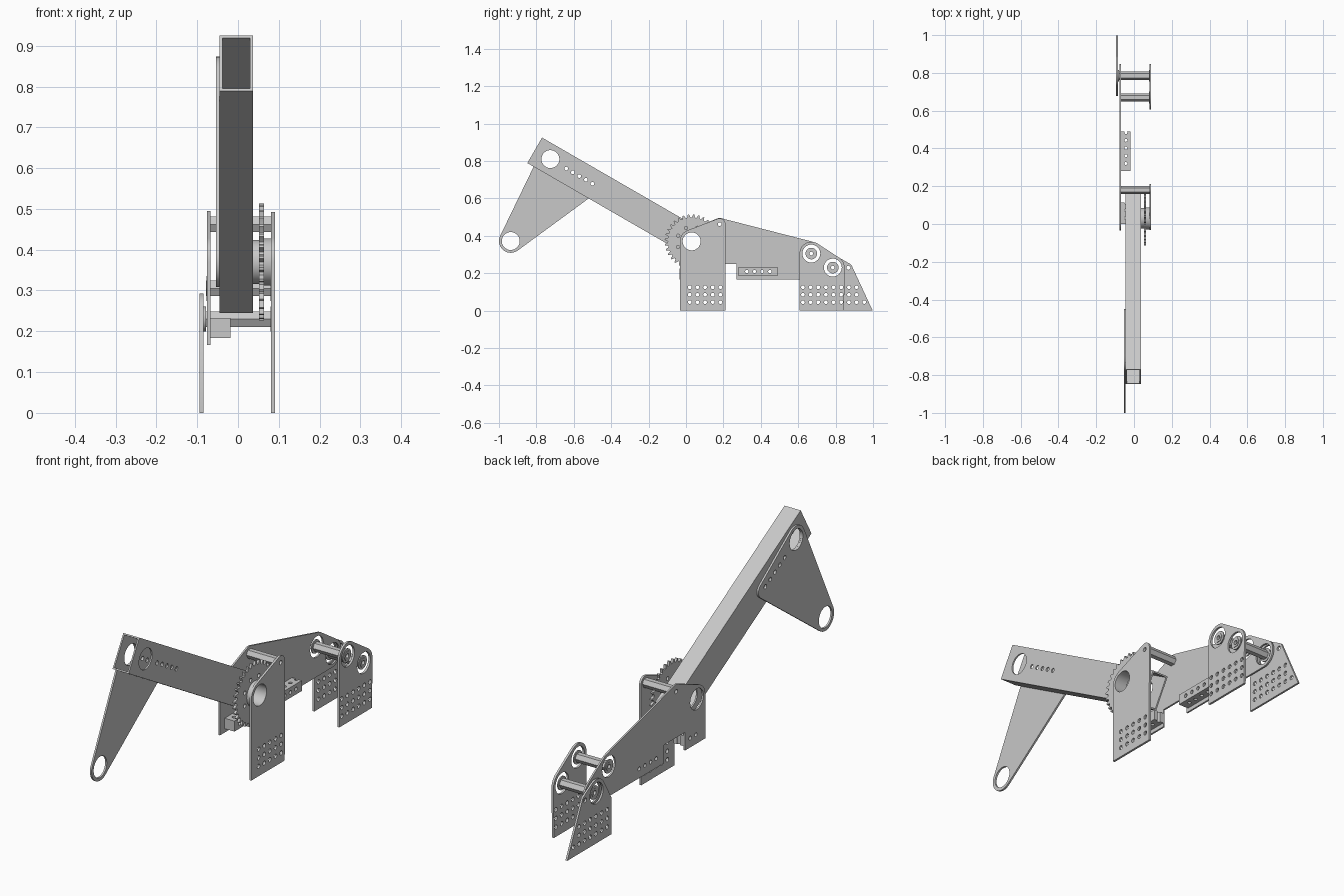
import bpy, bmesh, math
from mathutils import Matrix

if "Cube" in bpy.data.objects:
    bpy.data.objects.remove(bpy.data.objects["Cube"])

metal = bpy.data.materials.new("plain_grey_metal")
metal.use_nodes = True
metal.diffuse_color = (0.58, 0.58, 0.58, 1)
metal.node_tree.nodes["Principled BSDF"].inputs["Base Color"].default_value = (0.58, 0.58, 0.58, 1)


def circle(y, z, r, n=32, turn=0.0):
    return [(y + r * math.cos(turn + math.tau * i / n),
             z + r * math.sin(turn + math.tau * i / n)) for i in range(n)]


def hull(points):
    """Counter-clockwise convex outline, starting at the lowest-y point."""
    pts = sorted(set(points))

    def chain(seq):
        out = []
        for p in seq:
            while len(out) > 1 and ((out[-1][0] - out[-2][0]) * (p[1] - out[-2][1])
                                    - (out[-1][1] - out[-2][1]) * (p[0] - out[-2][0])) <= 0:
                out.pop()
            out.append(p)
        return out[:-1]
    return chain(pts) + chain(pts[::-1])


def plate(name, outline, x0, x1, holes=()):
    """Extrude a side profile (y, z) with holes from x0 to x1."""
    curve = bpy.data.curves.new(name, "CURVE")
    curve.dimensions = "2D"
    curve.fill_mode = "BOTH"
    curve.extrude = (x1 - x0) / 2
    for loop in [outline, *holes]:
        spline = curve.splines.new("POLY")
        spline.points.add(len(loop) - 1)
        for point, (y, z) in zip(spline.points, loop):
            point.co = (y, z, 0, 1)
        spline.use_cyclic_u = True
    temp = bpy.data.objects.new(name + "_profile", curve)
    bpy.context.scene.collection.objects.link(temp)
    bpy.context.view_layer.update()
    deps = bpy.context.evaluated_depsgraph_get()
    mesh = bpy.data.meshes.new_from_object(temp.evaluated_get(deps))
    bpy.data.objects.remove(temp)
    mesh.transform(Matrix(((0, 0, 1, (x0 + x1) / 2), (1, 0, 0, 0),
                           (0, 1, 0, 0), (0, 0, 0, 1))))
    bm = bmesh.new()
    bm.from_mesh(mesh)
    bmesh.ops.remove_doubles(bm, verts=bm.verts, dist=0.0001)
    bmesh.ops.recalc_face_normals(bm, faces=bm.faces)
    for face in bm.faces:
        face.smooth = True
    bm.to_mesh(mesh)
    bm.free()
    mesh.set_sharp_from_angle(angle=math.radians(35))
    mesh.materials.clear()
    mesh.materials.append(metal)
    obj = bpy.data.objects.new(name, mesh)
    bpy.context.scene.collection.objects.link(obj)
    return obj


def rect(y0, z0, y1, z1):
    return [(y0, z0), (y1, z0), (y1, z1), (y0, z1)]


def hole_grid(y0, columns, rows=3):
    return [circle(y0 + 0.041 * i, 0.045 + 0.04 * j, 0.01, 12)
            for i in range(columns) for j in range(rows)]


# Shared centres
PIVOT, STAY = (0.03, 0.37), (0.18, 0.462)
AXLE_A, AXLE_B = (0.67, 0.305), (0.785, 0.23)
TIP, FOOT = (-0.725, 0.81), (-0.937, 0.372)
BORE, RIM = 0.048, 0.063
RIGHT = (0.081, 0.091)
LONG = (-0.076, -0.068)


# Arm: hollow box beam sloping down to the pivot
def along(t, s):
    c, d = math.cos(math.radians(30)), math.sin(math.radians(30))
    return (-0.809 + t * c + s * d, 0.857 - t * d + s * c)


def strip(t0, t1, s0, s1):
    return [along(t0, s0), along(t1, s0), along(t1, s1), along(t0, s1)]


ARM_LEN, HALF, WALL = 1.088, 0.0785, 0.007
row_holes = [circle(*along(0.195 + 0.0404 * i, 0), 0.01, 12) for i in range(5)]
arm_holes = [circle(*TIP, BORE), circle(*PIVOT, BORE)] + row_holes
for side, x in (("left", 0.030), ("right", -0.045)):
    plate("arm_wall_" + side, strip(0, ARM_LEN, -HALF, HALF), x, x + WALL, arm_holes)
plate("arm_top", strip(0, ARM_LEN, HALF - WALL, HALF), -0.038, 0.030)
plate("arm_bottom", strip(0, ARM_LEN, -HALF, WALL - HALF), -0.038, 0.030)

# Hanging plate at the end of the arm
plate("arm_end_plate",
      hull(circle(*TIP, RIM, 48) + circle(*FOOT, RIM, 48) + circle(-0.485, 0.669, 0.035)),
      -0.054, -0.0455, [circle(*TIP, BORE), circle(*FOOT, BORE)] + row_holes)

# Sprocket with hub
TEETH = 32
teeth = []
for i in range(TEETH):
    for step, r in ((0, 0.127), (0.28, 0.129), (0.5, 0.144), (0.72, 0.144), (0.94, 0.129)):
        a = math.tau * (i + step) / TEETH
        teeth.append((PIVOT[0] + r * math.cos(a), PIVOT[1] + r * math.sin(a)))
bolt_holes = [circle(*p, 0.009, 12) for p in circle(*PIVOT, 0.078, 8, math.pi / 8)]
plate("sprocket", teeth, 0.052, 0.064, [circle(*PIVOT, BORE)] + bolt_holes)
plate("pivot_hub", circle(*PIVOT, 0.058, 48), 0.064, 0.081, [circle(*PIVOT, BORE)])
plate("pivot_spacer", circle(*PIVOT, 0.054, 48), 0.037, 0.052, [circle(*PIVOT, BORE)])

# Front upright plate
plate("front_upright",
      hull(circle(*PIVOT, RIM, 48) + circle(*STAY, 0.031) + [(-0.033, 0), (0.21, 0)]),
      *RIGHT, [circle(*PIVOT, BORE), circle(*STAY, 0.01, 12)] + hole_grid(0.02, 5))

# Long side plate, notched along its lower edge
outline = hull(circle(*PIVOT, 0.062, 48) + circle(*STAY, 0.033) + circle(*AXLE_A, RIM, 48)
               + circle(*AXLE_B, RIM, 48) + [(-0.034, 0.166)])
outline[1:1] = [(0.115, 0.166), (0.115, 0.25), (0.27, 0.25), (0.27, 0.166)]
blocks = {"front_block": (0.0, 0.115, 2, 0.037), "middle_block": (0.28, 0.49, 4, 0.325)}
block_holes = {name: [circle(first + 0.041 * i, 0.209, 0.009, 12) for i in range(count)]
               for name, (_, _, count, first) in blocks.items()}
plate("long_side_plate", outline, *LONG,
      [circle(*c, BORE) for c in (PIVOT, AXLE_A, AXLE_B)] + [circle(*STAY, 0.01, 12)]
      + block_holes["front_block"] + block_holes["middle_block"])

# Mounting blocks drilled sideways and downwards
for name, (y0, y1, count, first) in blocks.items():
    block = plate(name, rect(y0, 0.184, y1, 0.232), LONG[1], -0.018, block_holes[name])
    bm = bmesh.new()
    for i in range(count + 1):
        bmesh.ops.create_cone(bm, cap_ends=True, segments=12, radius1=0.008, radius2=0.008,
                              depth=0.1, matrix=Matrix.Translation(
                                  (-0.043, first - 0.005 + 0.041 * i, 0.208)))
    drill_mesh = bpy.data.meshes.new("drill")
    bm.to_mesh(drill_mesh)
    bm.free()
    drill = bpy.data.objects.new("drill", drill_mesh)
    drill.hide_render = True
    bpy.context.scene.collection.objects.link(drill)
    cut = block.modifiers.new("drill_holes", "BOOLEAN")
    cut.operation, cut.solver, cut.object = "DIFFERENCE", "EXACT", drill
    bpy.context.view_layer.update()
    deps = bpy.context.evaluated_depsgraph_get()
    drilled = bpy.data.meshes.new_from_object(block.evaluated_get(deps))
    block.modifiers.clear()
    block.data = drilled
    bpy.data.objects.remove(drill)
    drilled.materials.clear()
    drilled.materials.append(metal)

# Rear plates
plate("rear_upright_left",
      hull(circle(*AXLE_A, RIM, 48) + circle(*AXLE_B, RIM, 48) + [(0.607, 0), (0.845, 0)]),
      *RIGHT, [circle(*AXLE_A, BORE), circle(*AXLE_B, BORE)] + hole_grid(0.625, 6))
plate("rear_upright_right",
      hull(circle(*AXLE_B, RIM, 48) + circle(0.865, 0.229, 0.024)
           + [(0.677, 0), (0.998, 0), (0.677, 0.17)]),
      -0.094, -0.085,
      [circle(*AXLE_B, BORE), circle(0.868, 0.229, 0.011, 12)]
      + hole_grid(0.707, 6) + [circle(0.953, 0.045, 0.01, 12)])

# Hexagonal cross rods with washers
for name, centre, x0, x1 in (("front_rod", STAY, LONG[1], RIGHT[0]),
                             ("rear_rod_upper", AXLE_A, -0.078, 0.088),
                             ("rear_rod_lower", AXLE_B, -0.085, 0.088)):
    bore = [circle(*centre, 0.01, 12)]
    plate(name, circle(*centre, 0.022, 6), x0, x1, bore)
    if centre != STAY:
        plate(name + "_washer_left", circle(*centre, 0.031), 0.080, 0.085, bore)
        plate(name + "_washer_right", circle(*centre, 0.031), x0 + 0.001, x0 + 0.006, bore)
